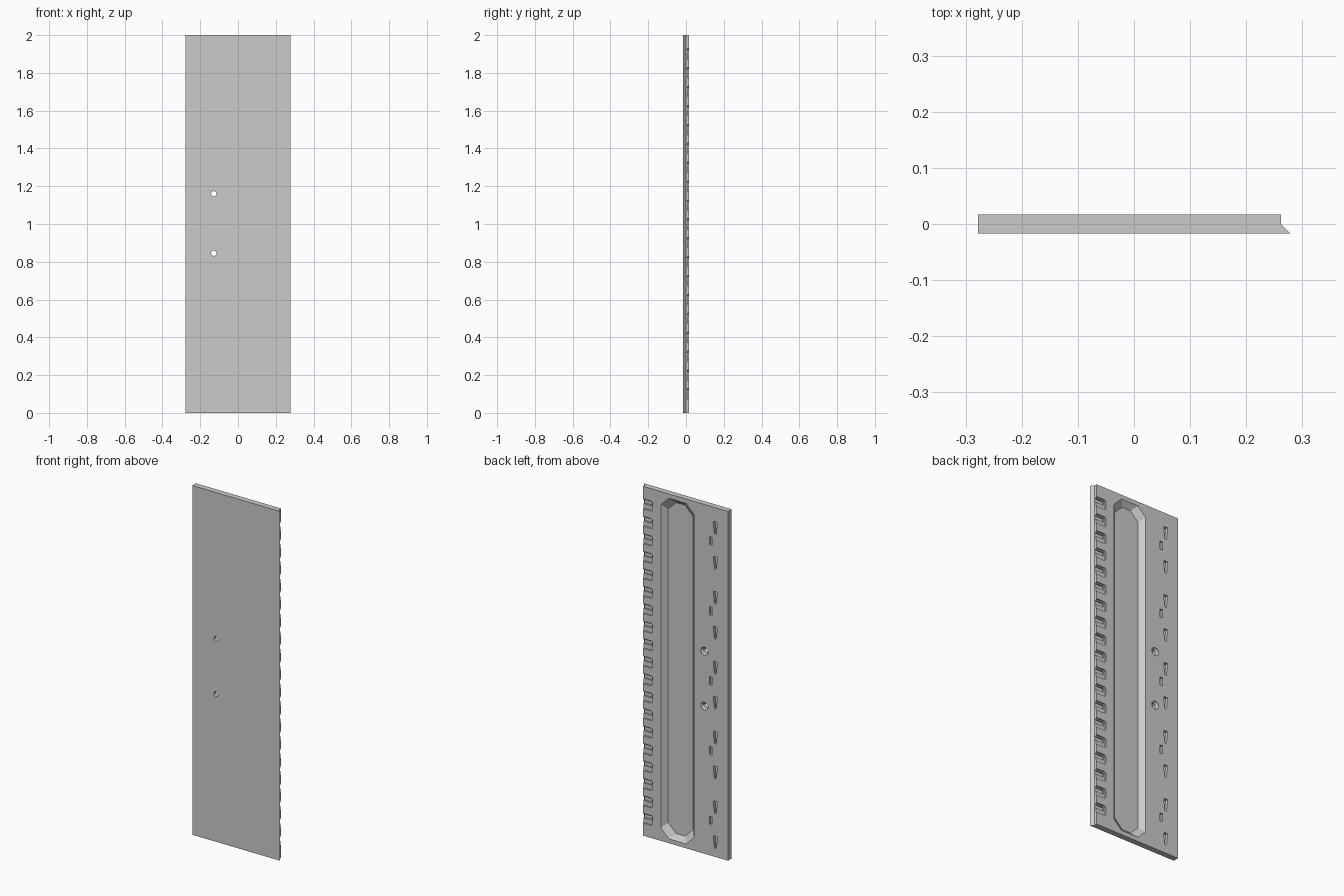
import bpy
import bmesh
import math

old = bpy.data.objects.get("Cube")
if old:
    bpy.data.objects.remove(old, do_unlink=True)

grey = bpy.data.materials.new("plain grey")
grey.use_nodes = True
colour = (0.6, 0.6, 0.6, 1)
grey.diffuse_color = colour
grey.node_tree.nodes["Principled BSDF"].inputs["Base Color"].default_value = colour

HALF_W, EDGE, BACK = 0.278, 0.262, 0.0165


def loft(bm, rings):
    """Close a solid through rings of matching points."""
    loops = [[bm.verts.new(p) for p in ring] for ring in rings]
    n = len(loops[0])
    for a, b in zip(loops, loops[1:]):
        for i in range(n):
            j = (i + 1) % n
            bm.faces.new((a[i], a[j], b[j], b[i]))
    bm.faces.new(loops[0][::-1])
    bm.faces.new(loops[-1])


def finish(name, bm):
    bmesh.ops.recalc_face_normals(bm, faces=bm.faces[:])
    mesh = bpy.data.meshes.new(name)
    bm.to_mesh(mesh)
    bm.free()
    mesh.materials.append(grey)
    obj = bpy.data.objects.new(name, mesh)
    bpy.context.collection.objects.link(obj)
    return obj


def ring(outline, y, cx=0, cz=0):
    return [(cx + x, y, cz + z) for x, z in outline]


def rect(w, h):
    return [(-w, -h), (w, -h), (w, h), (-w, h)]


def octagon(w, h, c):
    return [(-w, c - h), (c - w, -h), (w - c, -h), (w, c - h),
            (w, h - c), (w - c, h), (c - w, h), (-w, h - c)]


def circle(r, n=24):
    return [(r * math.cos(math.tau * i / n), r * math.sin(math.tau * i / n)) for i in range(n)]


def cut(panel, name, bm):
    cutter = finish(name, bm)
    cutter.hide_render = True
    mod = panel.modifiers.new(name, 'BOOLEAN')
    mod.operation = 'DIFFERENCE'
    mod.solver = 'EXACT'
    mod.object = cutter
    bpy.context.view_layer.objects.active = panel
    bpy.ops.object.modifier_apply(modifier=name)
    bpy.data.objects.remove(cutter, do_unlink=True)


# Panel with a bevelled lip along one edge
profile = [(-HALF_W, -BACK), (HALF_W, -BACK), (EDGE, 0), (EDGE, BACK), (-HALF_W, BACK)]
bm = bmesh.new()
loft(bm, [[(x, y, z) for x, y in profile] for z in (0, 2)])
panel = finish("panel", bm)

# Long pocket with sloping walls
bm = bmesh.new()
loft(bm, [ring(octagon(0.105 + d, 0.975 + d, 0.05), BACK + d, 0.042, 1)
          for d in (-0.027, 0.003)])
cut(panel, "pocket_cutter", bm)

# Notches along the lipped edge, each with a deeper groove in its upper half
bm = bmesh.new()
for i in range(19):
    loft(bm, [ring(octagon(0.04, 0.028, 0.008), y, 0.24, 0.1 + i * 0.1)
              for y in (0.009, 0.03)])
cut(panel, "notch_cutter", bm)
bm = bmesh.new()
for i in range(19):
    loft(bm, [ring(rect(0.035, 0.011), y, 0.245, 0.11 + i * 0.1)
              for y in (0.001, 0.03)])
cut(panel, "groove_cutter", bm)

# Tapered hanging slots and small square sockets
bm = bmesh.new()
taper = [(-0.005, -0.037), (0.005, -0.037), (0.012, 0.018),
         (0.012, 0.034), (-0.012, 0.034), (-0.012, 0.018)]
for i in range(10):
    loft(bm, [ring(taper, y, -0.197, 0.085 + i * 0.2) for y in (0, 0.03)])
for i in range(5):
    loft(bm, [ring(rect(0.009, 0.024), y, -0.168, 0.2 + i * 0.4) for y in (0.002, 0.03)])
cut(panel, "slot_cutter", bm)

# Countersunk through holes
bm = bmesh.new()
for z in (0.845, 1.16):
    loft(bm, [ring(circle(r), y, -0.128, z)
              for r, y in ((0.014, -0.03), (0.014, 0.004), (0.023, 0.013), (0.023, 0.03))])
cut(panel, "hole_cutter", bm)
